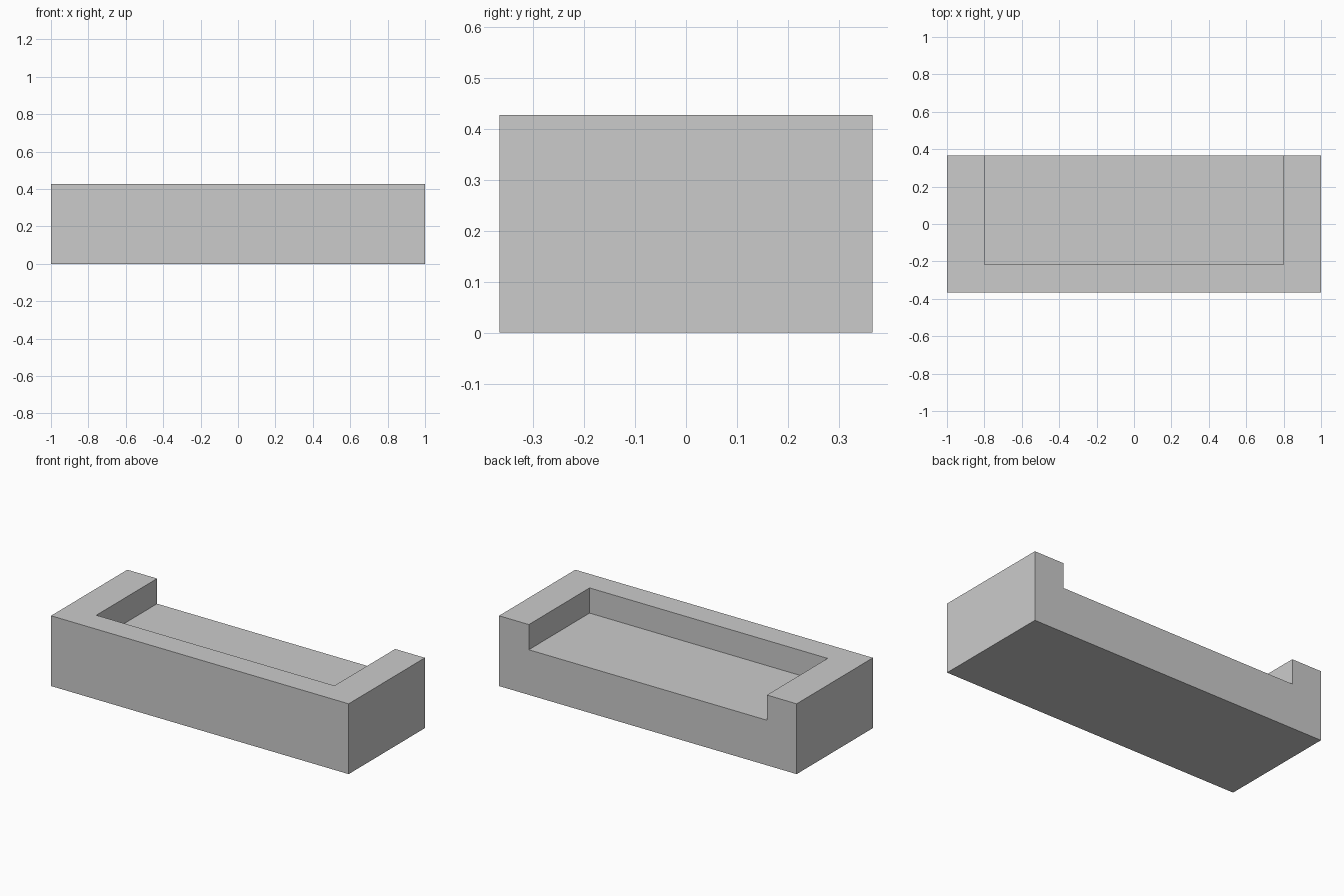
import bpy

if "Cube" in bpy.data.objects:
    bpy.data.objects.remove(bpy.data.objects["Cube"])

HALF_Y, HEIGHT = 0.366, 0.427
FLOOR_Z, INNER_X, INNER_Y = 0.274, 0.80, -0.217


def box(name, low, high):
    """Add a box spanning two opposite corners."""
    center = [(a + b) / 2 for a, b in zip(low, high)]
    bpy.ops.mesh.primitive_cube_add(size=1, location=center)
    obj = bpy.context.object
    obj.name = name
    obj.scale = [b - a for a, b in zip(low, high)]
    bpy.ops.object.transform_apply(location=True, rotation=False, scale=True)
    return obj


# Recess, open at the top and the back
cutter = box("recess_cutter", (-INNER_X, INNER_Y, FLOOR_Z),
             (INNER_X, HALF_Y + 0.2, HEIGHT + 0.2))
cutter.hide_render = True

# Solid block with a low front wall and two side walls
block = box("recessed_block", (-1, -HALF_Y, 0), (1, HALF_Y, HEIGHT))
cut = block.modifiers.new("recess", 'BOOLEAN')
cut.operation = 'DIFFERENCE'
cut.solver = 'EXACT'
cut.object = cutter
bpy.ops.object.modifier_apply(modifier=cut.name)
bpy.data.objects.remove(cutter)
